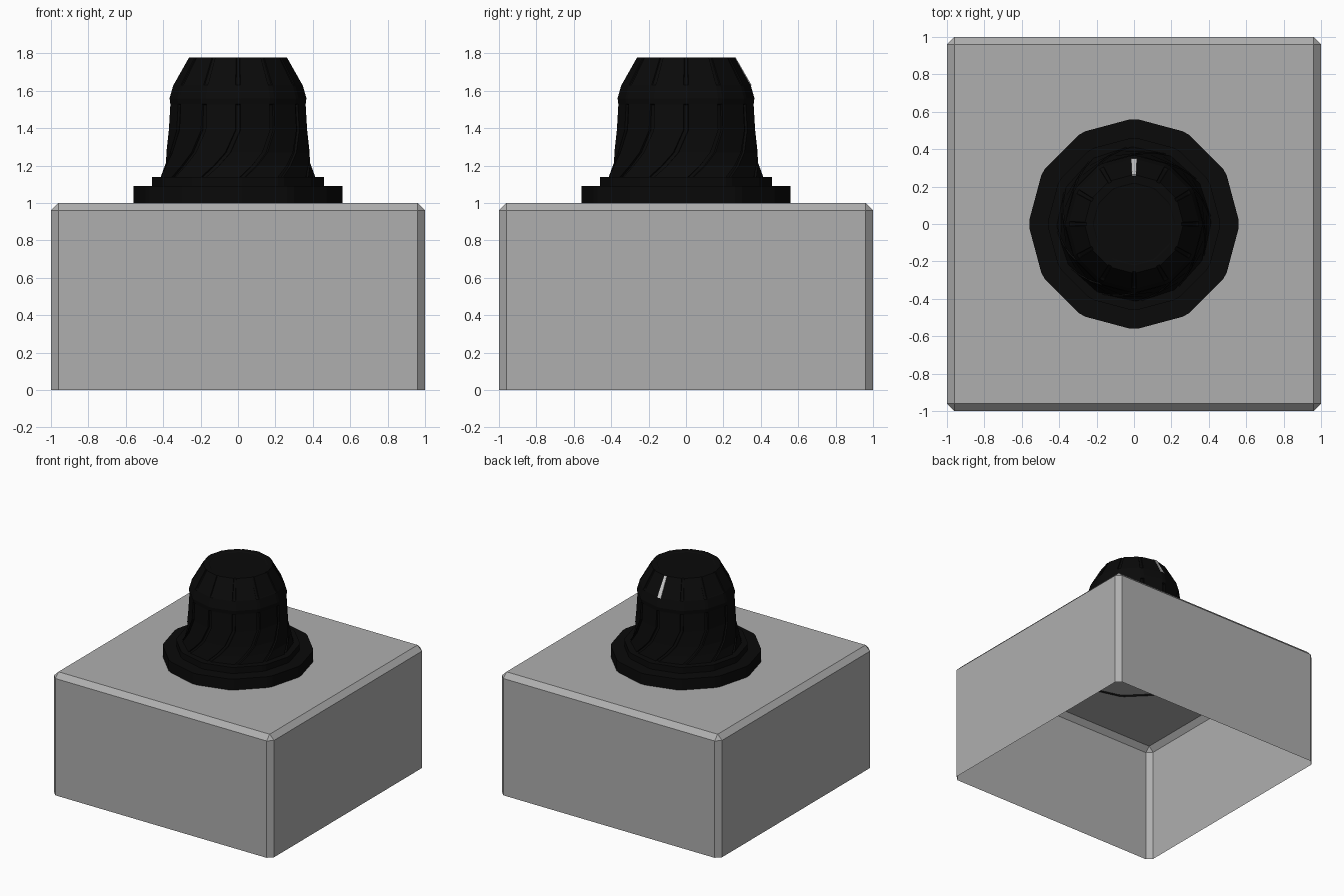
import bpy, bmesh
from math import sin, cos, radians

if "Cube" in bpy.data.objects:
    bpy.data.objects.remove(bpy.data.objects["Cube"])


def paint(name, v):
    m = bpy.data.materials.new(name)
    m.diffuse_color = (v, v, v, 1)
    m.use_nodes = True
    m.node_tree.nodes["Principled BSDF"].inputs["Base Color"].default_value = m.diffuse_color
    return m


black = paint("black_plastic", 0.003)
grey = paint("grey_metal", 0.43)
light = paint("pointer_grey", 0.6)


def finish(bm, name, mat):
    bmesh.ops.recalc_face_normals(bm, faces=bm.faces)
    me = bpy.data.meshes.new(name)
    bm.to_mesh(me)
    bm.free()
    ob = bpy.data.objects.new(name, me)
    bpy.context.collection.objects.link(ob)
    me.materials.append(mat)
    return ob


def skin(bm, rings, cap=True):
    """Bridge successive closed rings of points, optionally cap the last."""
    loops = [[bm.verts.new(p) for p in ring] for ring in rings]
    for a, b in zip(loops, loops[1:]):
        n = len(a)
        for i in range(n):
            j = (i + 1) % n
            bm.faces.new((a[i], a[j], b[j], b[i]))
    if cap:
        bm.faces.new(loops[-1])


def polar(r, deg, z):
    return (r * cos(radians(deg)), r * sin(radians(deg)), z)


# Chamfered housing, open underneath
def chamfered_square(h, c, z):
    k = h - c
    return [(h, -k, z), (h, k, z), (k, h, z), (-k, h, z),
            (-h, k, z), (-h, -k, z), (-k, -h, z), (k, -h, z)]


bm = bmesh.new()
skin(bm, [chamfered_square(1, 0.04, 0), chamfered_square(1, 0.04, 0.96),
          chamfered_square(0.96, 0.0005, 1.0)])
finish(bm, "housing", grey)


# Ring of twelve narrow notches separated by flat facets
def grooved_ring(r, z, twist, depth):
    pts = []
    for k in range(12):
        for off, d in ((-2.2, 0), (-1.7, depth), (1.7, depth), (2.2, 0)):
            pts.append(polar(r - d, k * 30 + twist + off, z))
    return pts


# Two-step twelve-sided flange
bm = bmesh.new()
flange = [(0.56, 0.985), (0.56, 1.09), (0.46, 1.09), (0.46, 1.14), (0.38, 1.14)]
skin(bm, [grooved_ring(r, z, 0, 0) for r, z in flange], cap=False)
finish(bm, "knob_flange", black)

# Knob with swirling grip grooves: radius, height, twist, groove depth
profile = [
    (0.415, 1.135, -27, 0.012), (0.398, 1.20, -17, 0.012),
    (0.385, 1.27, -8, 0.012), (0.37, 1.39, 0, 0.012),
    (0.362, 1.525, 0, 0.012), (0.362, 1.53, 0, 0),
    (0.366, 1.56, 0, 0), (0.346, 1.63, 0, 0),
    (0.340, 1.64, 0, 0.007), (0.262, 1.778, 0, 0.007),
    (0.220, 1.778, 0, 0), (0.214, 1.774, 0, 0),
]
bm = bmesh.new()
skin(bm, [grooved_ring(*p) for p in profile])
finish(bm, "knob", black)

# Pointer inlay filling the rear notch
bm = bmesh.new()
skin(bm, [[(-w, y, z), (w, y, z), (w, y - 0.02, z - 0.01), (-w, y - 0.02, z - 0.01)]
          for w, y, z in ((0.016, 0.351, 1.630), (0.011, 0.265, 1.779))])
finish(bm, "pointer", light)
